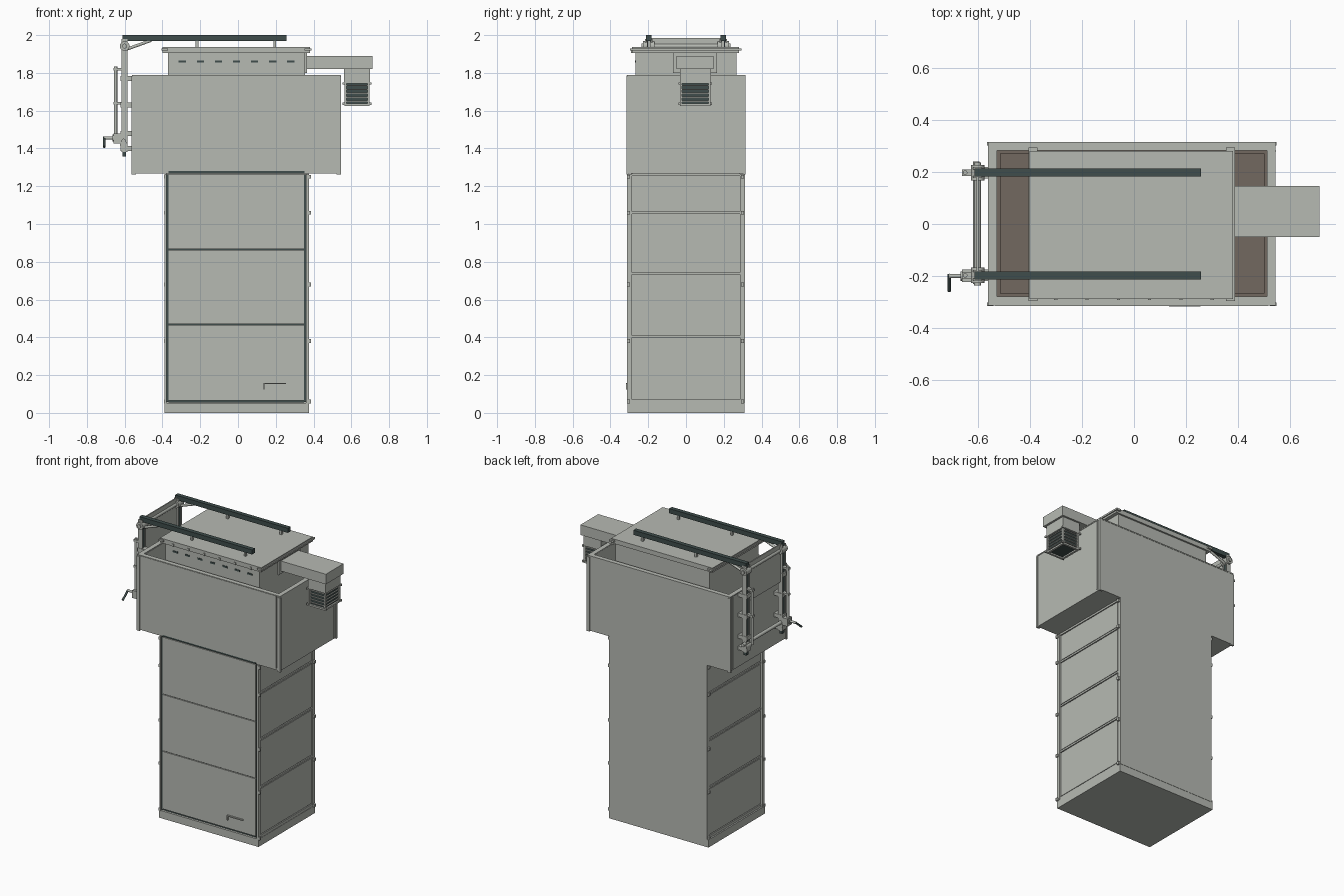
import bpy, bmesh, math
from mathutils import Vector


def material(name, col):
    m = bpy.data.materials.new(name)
    m.diffuse_color = (*col, 1)
    return m


GREY = material("light_grey", (0.47, 0.49, 0.45))
DARK = material("dark_teal", (0.05, 0.075, 0.072))
BROWN = material("floor_brown", (0.17, 0.14, 0.115))


def finish(bm, name, mat):
    bmesh.ops.recalc_face_normals(bm, faces=bm.faces)
    me = bpy.data.meshes.new(name)
    bm.to_mesh(me)
    bm.free()
    me.materials.append(mat)
    ob = bpy.data.objects.new(name, me)
    bpy.context.collection.objects.link(ob)
    return ob


def boxes(name, specs, mat=GREY):
    """One object from boxes given as (x0, x1, y0, y1, z0, z1)."""
    bm = bmesh.new()
    for x0, x1, y0, y1, z0, z1 in specs:
        vs = bmesh.ops.create_cube(bm, size=1)["verts"]
        for v in vs:
            v.co = Vector((x0 + (v.co.x + .5) * (x1 - x0),
                           y0 + (v.co.y + .5) * (y1 - y0),
                           z0 + (v.co.z + .5) * (z1 - z0)))
    return finish(bm, name, mat)


def rods(name, specs, mat=GREY, sides=12):
    """One object from cylinders given as (start, end, radius)."""
    bm = bmesh.new()
    for a, b, r in specs:
        a, b = Vector(a), Vector(b)
        vs = bmesh.ops.create_cone(bm, cap_ends=True, segments=sides, radius1=r,
                                   radius2=r, depth=(b - a).length)["verts"]
        q = Vector((0, 0, 1)).rotation_difference(b - a)
        for v in vs:
            v.co = q @ v.co + (a + b) / 2
    ob = finish(bm, name, mat)
    for p in ob.data.polygons:
        p.use_smooth = len(p.vertices) == 4
    return ob


def ring(x0, x1, y0, y1, z0, z1, t):
    """Four walls of thickness t around a rectangle."""
    return [(x0, x0 + t, y0, y1, z0, z1), (x1 - t, x1, y0, y1, z0, z1),
            (x0 + t, x1 - t, y0, y0 + t, z0, z1), (x0 + t, x1 - t, y1 - t, y1, z0, z1)]


# Lower cabinet: plinth, core and back sheet
boxes("plinth", [(-.39, .375, -.31, .31, 0, .053)])
boxes("cabinet_core", [(-.372, .365, -.29, .305, .053, 1.27)])
boxes("cabinet_back", [(-.38, .373, .305, .312, .053, 1.268)])

# Front doors with narrow seams, dark gaps around them
boxes("front_doors", [(-.367, .35, -.306, -.29, a, b)
                      for a, b in ((.066, .466), (.471, .862), (.867, 1.262))])
boxes("door_gaps", [(-.38, -.367, -.303, -.29, .058, 1.262), (.35, .363, -.303, -.29, .058, 1.262),
                    (-.367, .35, -.298, -.29, .055, 1.262), (-.367, .353, -.309, -.29, 1.268, 1.281)], DARK)
boxes("front_corner_strips", [(-.388, -.378, -.312, -.285, .053, 1.265),
                              (.361, .377, -.312, -.285, .053, 1.265)])
boxes("door_handle", [(.135, .255, -.317, -.306, .152, .159), (.135, .141, -.317, -.306, .125, .159)])

# Side panels, mirrored on left and right with grooves between frame and panel
frames, panels, hinges = [], [], []
for x0, x1 in ((-.38, -.37), (.363, .373)):
    frames += [(x0, x1, -.29, -.285, .053, 1.265), (x0, x1, .285, .306, .053, 1.265)]
    for z0, z1 in ((.053, .072), (.398, .41), (.732, .744), (1.054, 1.066), (1.255, 1.268)):
        frames.append((x0, x1, -.285, .285, z0, z1))
    for z0, z1 in ((.077, .393), (.415, .727), (.749, 1.049), (1.071, 1.25)):
        panels.append((x0 + .002, x1 - .002, -.28, .28, z0, z1))
    xm = -.385 if x0 < 0 else .38
    for z in (.06, .38, .68, 1.06, 1.25):
        for y in (-.305, .298):
            hinges.append((xm - .007, xm + .007, y - .008, y + .008, z - .01, z + .01))
boxes("side_frames", frames)
boxes("side_panels", panels)
boxes("side_hinges", hinges)

# Wide open tray around the top of the cabinet
boxes("tray_walls", ring(-.555, .54, -.308, .312, 1.268, 1.785, .03))
boxes("tray_bottom", [(-.545, .53, -.305, .305, 1.268, 1.29)])
boxes("tray_floor", [(-.526, .511, -.279, .283, 1.29, 1.297)], BROWN)
boxes("tray_front_panel", [(-.533, .515, -.315, -.307, 1.282, 1.787)])
boxes("tray_corner_strips", [(x - .012, x + .012, y - .007, y + .007, 1.262, 1.78)
                             for x in (-.551, .534) for y in (-.308, .308)])
boxes("tray_end_strips", [(x - .004, x + .004, .277, .283, 1.28, 1.785) for x in (-.555, .54)])
boxes("tray_rim", ring(-.56, .543, -.312, .314, 1.782, 1.79, .032))
boxes("tray_inner_ledge", ring(-.525, .51, -.278, .282, 1.297, 1.31, .012), BROWN)

# Upper housing with vent slots and lid
boxes("upper_housing", [(-.37, .355, -.268, .268, 1.29, 1.91)])
boxes("vent_slots", [(-.295 + i * .0957 - .019, -.295 + i * .0957 + .019, -.271, -.266, 1.854, 1.866)
                     for i in range(7)], DARK)
boxes("lid", [(-.4, .38, -.287, .28, 1.905, 1.937)])
boxes("lid_end_strips", [(-.405, -.37, -.296, .293, 1.918, 1.93), (.352, .388, -.296, .293, 1.918, 1.93)])
boxes("lid_latches", [(x - .006, x + .006, -.292, -.285, 1.905, 1.922)
                      for x in (-.3, -.18, -.06, .06, .18, .3)])

# Exhaust duct: flange, horizontal run and drop
boxes("duct_flange", [(.353, .365, -.07, .165, 1.8, 1.907)])
boxes("duct", [(.36, .712, -.05, .145, 1.82, 1.89)])
boxes("duct_drop", [(.562, .698, -.033, .132, 1.745, 1.822)])

# Louvred grille under the drop
boxes("grille_core", [(.574, .686, -.02, .118, 1.635, 1.745)], DARK)
boxes("grille_slats", [s for i in range(5)
                       for s in ring(.566, .694, -.028, .126, 1.647 + i * .021, 1.653 + i * .021, .012)])
boxes("grille_frame", [(x - .006, x + .006, y - .006, y + .006, 1.625, 1.75)
                       for x in (.569, .691) for y in (-.026, .124)]
      + ring(.563, .697, -.033, .131, 1.625, 1.637, .014))
boxes("grille_bolts", [(x - .006, x + .006, y - .006, y + .006, z, z + .012)
                       for x in (.56, .7) for y in (-.034, .132) for z in (1.63, 1.738)])

# Lifting frame: rails, posts, gussets and screw rods, mirrored front to back
rails, feet, posts, channels, brackets, pivots, braces, screws = ([] for _ in range(8))
for s in (-1, 1):
    y = s * .197
    rails.append((-.612, .257, y - .015, y + .015, 1.968, 2.0))
    for x in (-.217, .195):
        feet.append((x - .007, x + .007, y - .008, y + .008, 1.937, 1.97))
    posts.append((-.612, -.592, y - .013, y + .013, 1.358, 1.97))
    channels += [(-.618, -.584, y + d - .003, y + d + .003, 1.38, 1.98) for d in (-.016, .016)]
    for z in (1.4, 1.48, 1.63, 1.77):
        brackets.append((-.622, -.555, y - .022, y + .022, z - .013, z + .013))
    for z in (1.64, 1.82):
        brackets.append((-.66, -.6, y - .012, y + .012, z - .007, z + .007))
    pivots += [((-.6, y - .03, 1.942), (-.6, y + .03, 1.942), .026),
               ((-.605, y - .028, 1.42), (-.605, y + .028, 1.42), .02)]
    braces.append(((-.59, y, 1.925), (-.46, y, 1.972), .009))
    screws.append(((-.648, y, 1.44), (-.648, y, 1.835), .009))
boxes("lift_rails", rails, DARK)
boxes("rail_feet", feet)
boxes("lift_posts", posts, DARK)
boxes("post_channels", channels)
boxes("post_brackets", brackets)
rods("pivots", pivots, sides=16)
rods("rail_braces", braces, sides=6)
rods("screw_rods", screws)
rods("cross_shafts", [((-.6, -.235, 1.942), (-.6, .235, 1.942), .013),
                      ((-.605, -.23, 1.44), (-.605, .24, 1.44), .012)])
boxes("cross_panel", [(-.604, -.596, -.185, .185, 1.72, 1.985)])

# Hand crank with gearbox
boxes("crank_gearbox", [(-.66, -.61, -.222, -.175, 1.425, 1.478)])
rods("crank_shaft", [((-.71, -.2, 1.455), (-.64, -.2, 1.455), .008),
                     ((-.665, -.2, 1.455), (-.655, -.2, 1.455), .018)])
rods("crank_handle", [((-.709, -.195, 1.458), (-.709, -.257, 1.408), .007)], DARK)
